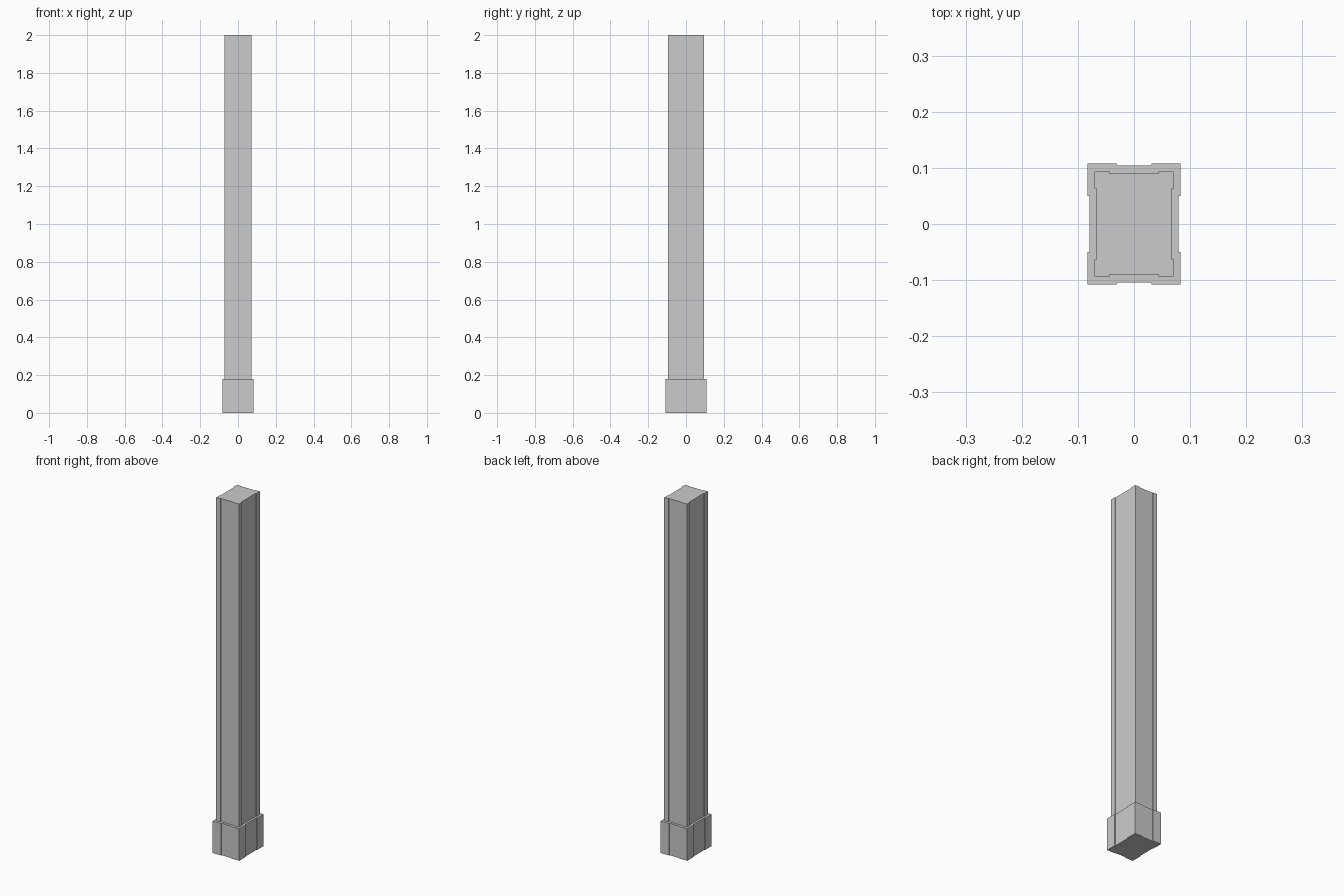
import bpy, bmesh

if "Cube" in bpy.data.objects:
    bpy.data.objects.remove(bpy.data.objects["Cube"])


def recessed_post(name, hx, hy, rx, ry, depth, z0, z1):
    """Rectangular post whose four faces each carry a shallow vertical recess."""
    # one corner quadrant, mirrored around to the full outline
    q = [(hx - depth, ry)]
    q = [(hx - depth, ry), (hx, ry), (hx, hy), (rx, hy), (rx, hy - depth)]
    outline = (q
               + [(-x, y) for x, y in reversed(q)]
               + [(-x, -y) for x, y in q]
               + [(x, -y) for x, y in reversed(q)])
    bm = bmesh.new()
    face = bm.faces.new([bm.verts.new((x, y, z0)) for x, y in outline])
    top = bmesh.ops.extrude_face_region(bm, geom=[face], use_keep_orig=True)
    verts = [g for g in top["geom"] if isinstance(g, bmesh.types.BMVert)]
    bmesh.ops.translate(bm, verts=verts, vec=(0, 0, z1 - z0))
    bmesh.ops.recalc_face_normals(bm, faces=bm.faces)
    mesh = bpy.data.meshes.new(name)
    bm.to_mesh(mesh)
    bm.free()
    obj = bpy.data.objects.new(name, mesh)
    bpy.context.collection.objects.link(obj)
    return obj


# plinth at the foot
recessed_post("base_block", 0.083, 0.108, 0.031, 0.050, 0.004, 0.0, 0.18)
# tall column above it
recessed_post("shaft", 0.0705, 0.094, 0.044, 0.063, 0.004, 0.18, 2.0)
